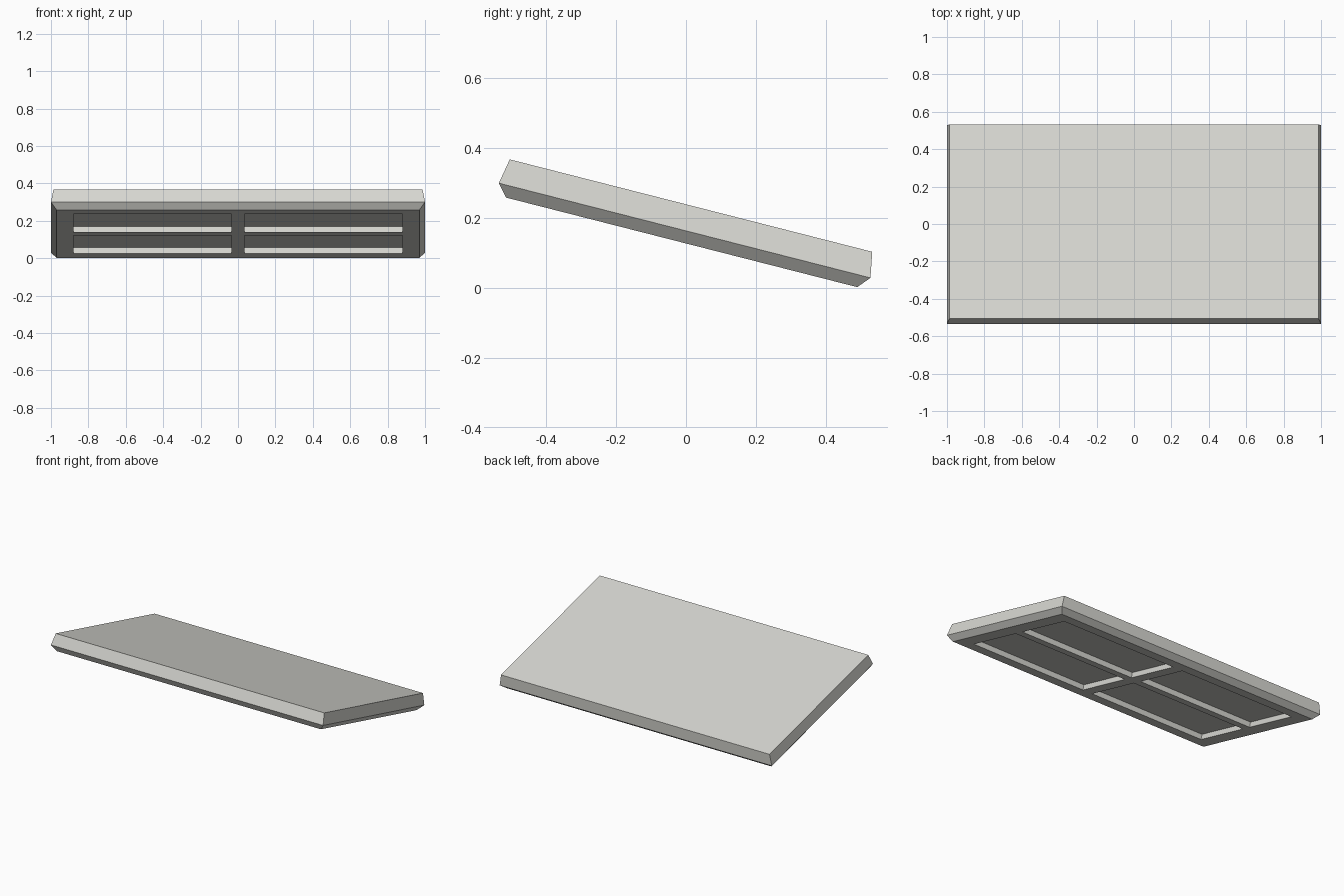
import bpy, bmesh, math
from mathutils import Matrix

if "Cube" in bpy.data.objects:
    bpy.data.objects.remove(bpy.data.objects["Cube"])

TILT = math.radians(-14.3)
PLACE = Matrix.Translation((0, -0.0125, 0.1305)) @ Matrix.Rotation(TILT, 4, 'X')

grey = bpy.data.materials.new("light_grey")
grey.diffuse_color = (0.68, 0.68, 0.64, 1)
grey.use_nodes = True
grey.node_tree.nodes["Principled BSDF"].inputs["Base Color"].default_value = grey.diffuse_color


def make_object(name, bm):
    bmesh.ops.recalc_face_normals(bm, faces=bm.faces)
    mesh = bpy.data.meshes.new(name)
    bm.to_mesh(mesh)
    bm.free()
    mesh.materials.append(grey)
    obj = bpy.data.objects.new(name, mesh)
    bpy.context.collection.objects.link(obj)
    obj.matrix_world = PLACE
    return obj


# Slab: three stacked rectangles, widest at the rim line (inset, height)
bm = bmesh.new()
rings = []
for inset, z in [(0.030, 0.0), (0.0, 0.035), (0.0135, 0.1085)]:
    hx, hy = 1.0 - inset, 0.5485 - inset
    rings.append([bm.verts.new((sx * hx, sy * hy, z))
                  for sx, sy in [(-1, -1), (1, -1), (1, 1), (-1, 1)]])
bm.faces.new(rings[0])
bm.faces.new(rings[-1])
for lower, upper in zip(rings, rings[1:]):
    for i in range(4):
        j = (i + 1) % 4
        bm.faces.new((lower[i], lower[j], upper[j], upper[i]))
slab = make_object("tilted_slab", bm)

# Four rectangular recesses in the underside
DEPTH = 0.033
bm = bmesh.new()
for sx in (-1, 1):
    for sy in (-1, 1):
        box = (Matrix.Translation((sx * 0.4575, sy * 0.231, 0))
               @ Matrix.Diagonal((0.845, 0.398, 2 * DEPTH, 1)))
        bmesh.ops.create_cube(bm, size=1, matrix=box)
cutter = make_object("recess_cutter", bm)
cutter.hide_render = True

mod = slab.modifiers.new("recesses", 'BOOLEAN')
mod.operation = 'DIFFERENCE'
mod.solver = 'EXACT'
mod.object = cutter
bpy.context.view_layer.objects.active = slab
bpy.ops.object.modifier_apply(modifier=mod.name)
bpy.data.objects.remove(cutter)
